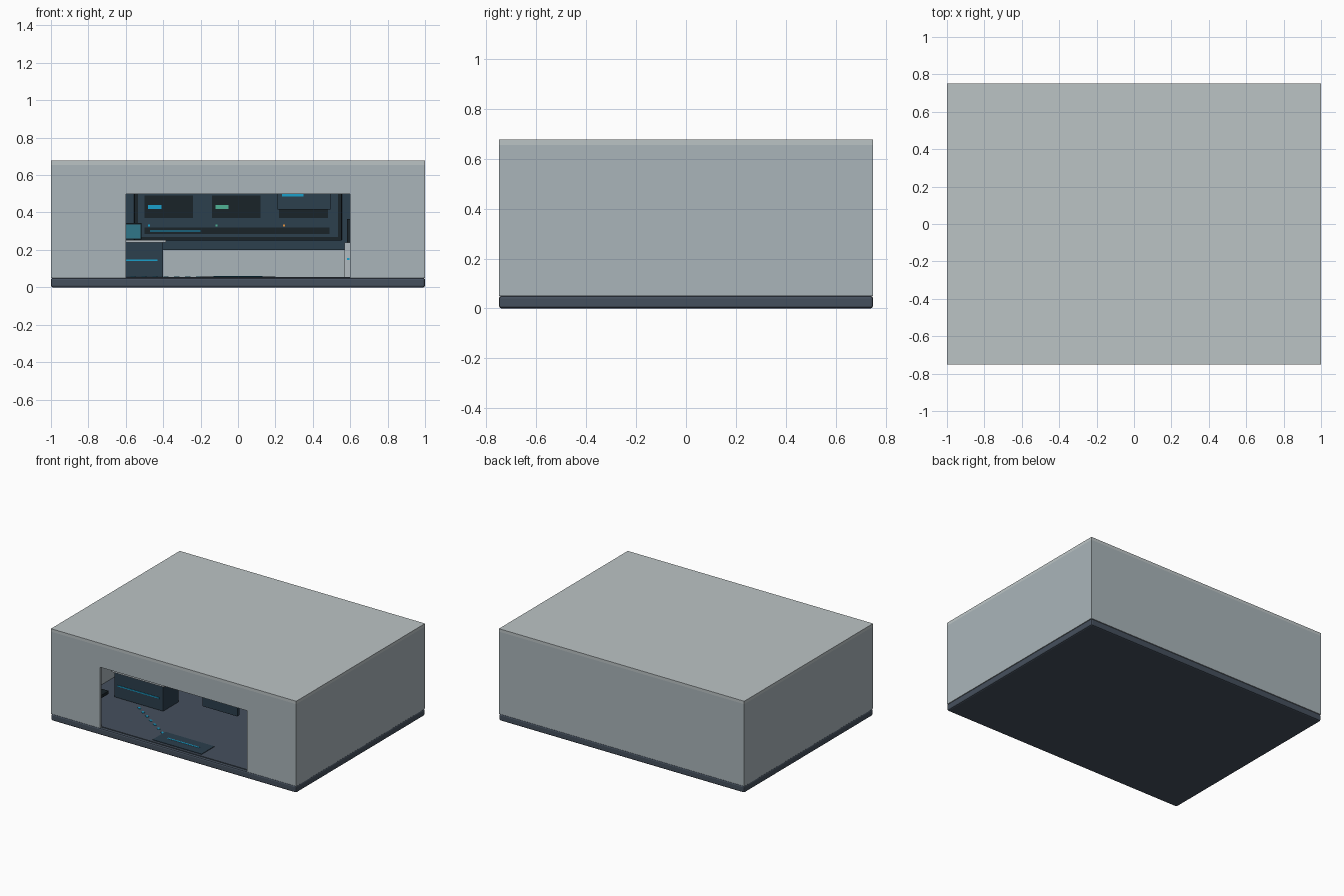
import bpy
from mathutils import Vector


def mat(name, r, g, b):
    m = bpy.data.materials.new(name)
    m.diffuse_color = (r, g, b, 1)
    return m


WALL = mat("wall_grey", 0.40, 0.46, 0.49)
ROOF = mat("roof_grey", 0.50, 0.55, 0.56)
SLATE = mat("slate", 0.06, 0.08, 0.11)
PANEL = mat("dark_panel", 0.025, 0.05, 0.075)
BLACK = mat("screen_black", 0.01, 0.017, 0.022)
CYAN = mat("cyan_glow", 0.01, 0.35, 0.60)
TEAL = mat("teal_screen", 0.03, 0.18, 0.25)
GREEN = mat("green_glow", 0.08, 0.45, 0.30)
ORANGE = mat("orange_glow", 0.80, 0.30, 0.05)
LIGHT = mat("light_grey", 0.45, 0.50, 0.53)


def box(name, x, y, z, m, bevel=0.0, turn=0.0):
    """Box from (min, max) ranges on each axis."""
    lo, hi = Vector((x[0], y[0], z[0])), Vector((x[1], y[1], z[1]))
    bpy.ops.mesh.primitive_cube_add(size=1, location=(lo + hi) / 2)
    o = bpy.context.object
    o.name = name
    o.scale = hi - lo
    bpy.ops.object.transform_apply(location=False, rotation=False, scale=True)
    o.rotation_euler.z = turn
    o.data.materials.append(m)
    if bevel:
        b = o.modifiers.new("bevel", 'BEVEL')
        b.width, b.segments = bevel, 2
    return o


T = 0.02  # wall thickness

# Shell: base slab, walls, roof
box("base_slab", (-1, 1), (-0.75, 0.75), (0, 0.05), SLATE, 0.01)
box("floor_plate", (-0.98, 0.98), (-0.73, 0.73), (0.048, 0.055), SLATE)
box("back_wall", (-1, 1), (0.75 - T, 0.75), (0.05, 0.655), WALL)
for s, n in ((-1, "left"), (1, "right")):
    box(n + "_wall", sorted((s, s * (1 - T))), (-0.75 + T, 0.75 - T), (0.05, 0.655), WALL)
    box(n + "_front_wall", sorted((s, s * 0.6)), (-0.75, -0.75 + T), (0.05, 0.655), WALL)
box("lintel", (-0.6, 0.6), (-0.75, -0.75 + T), (0.5, 0.655), WALL)
box("roof", (-1, 1), (-0.75, 0.75), (0.655, 0.677), ROOF)

# Large wall display: backing board, frame, screen
box("display_backing", (-0.7, 0.7), (0.70, 0.73), (0.2, 0.62), PANEL)
box("display_frame", (-0.555, 0.555), (0.675, 0.70), (0.25, 0.60), BLACK, 0.004)
box("display_screen", (-0.535, 0.535), (0.67, 0.68), (0.27, 0.58), PANEL)

# Three readout tiles with plain indicator bars and lamps
for i, m in enumerate((CYAN, GREEN, CYAN)):
    x0 = -0.5 + i * 0.36
    box("readout_tile", (x0, x0 + 0.26), (0.664, 0.67), (0.37, 0.49), BLACK)
    box("readout_bar", (x0 + 0.02, x0 + 0.09), (0.661, 0.664), (0.42, 0.44), m)
    box("status_lamp", (x0 + 0.02, x0 + 0.03), (0.664, 0.67), (0.325, 0.335),
        ORANGE if i == 2 else m)
box("ticker_strip", (-0.5, 0.49), (0.664, 0.67), (0.285, 0.32), BLACK)
box("ticker_glow", (-0.47, -0.2), (0.661, 0.664), (0.298, 0.304), CYAN)

# Hanging panel behind the lintel
box("hanging_panel", (0.21, 0.495), (-0.715, -0.69), (0.415, 0.55), PANEL, 0.003)
box("hanging_panel_strip", (0.235, 0.35), (-0.718, -0.714), (0.485, 0.498), CYAN)

# Left console with worktop, glow strip and monitor
box("console_body", (-0.8, -0.4), (-0.30, -0.12), (0.055, 0.24), PANEL, 0.004)
box("console_strip", (-0.77, -0.43), (-0.304, -0.299), (0.142, 0.15), CYAN)
box("console_worktop", (-0.815, -0.385), (-0.31, -0.11), (0.24, 0.252), LIGHT)
box("monitor", (-0.69, -0.515), (-0.20, -0.185), (0.255, 0.345), BLACK)
box("monitor_screen", (-0.68, -0.522), (-0.204, -0.199), (0.262, 0.337), TEAL)

# Seat in front of the console
box("seat_pedestal", (-0.87, -0.84), (-0.43, -0.40), (0.055, 0.10), BLACK)
box("seat_pad", (-0.91, -0.80), (-0.47, -0.36), (0.10, 0.125), BLACK, 0.005)

# Right cabinet with a dark unit on top
box("cabinet", (0.57, 0.92), (0.0, 0.2), (0.055, 0.24), LIGHT)
box("cabinet_lamp", (0.582, 0.595), (-0.004, 0.001), (0.145, 0.158), CYAN)
box("cabinet_top_unit", (0.582, 0.90), (0.05, 0.12), (0.24, 0.365), BLACK)

# Entrance mat and floor guide markers leading to the console
box("entrance_mat", (-0.2, 0.2), (-0.71, -0.56), (0.055, 0.059), PANEL)
box("mat_stripe", (-0.13, 0.13), (-0.642, -0.63), (0.058, 0.0605), CYAN)
a, b = Vector((-0.21, -0.58)), Vector((-0.56, -0.35))
for i in range(7):
    p = a.lerp(b, i / 6)
    box("guide_marker", (p.x - 0.012, p.x + 0.012), (p.y - 0.008, p.y + 0.008),
        (0.055, 0.058), CYAN, turn=-0.58)
